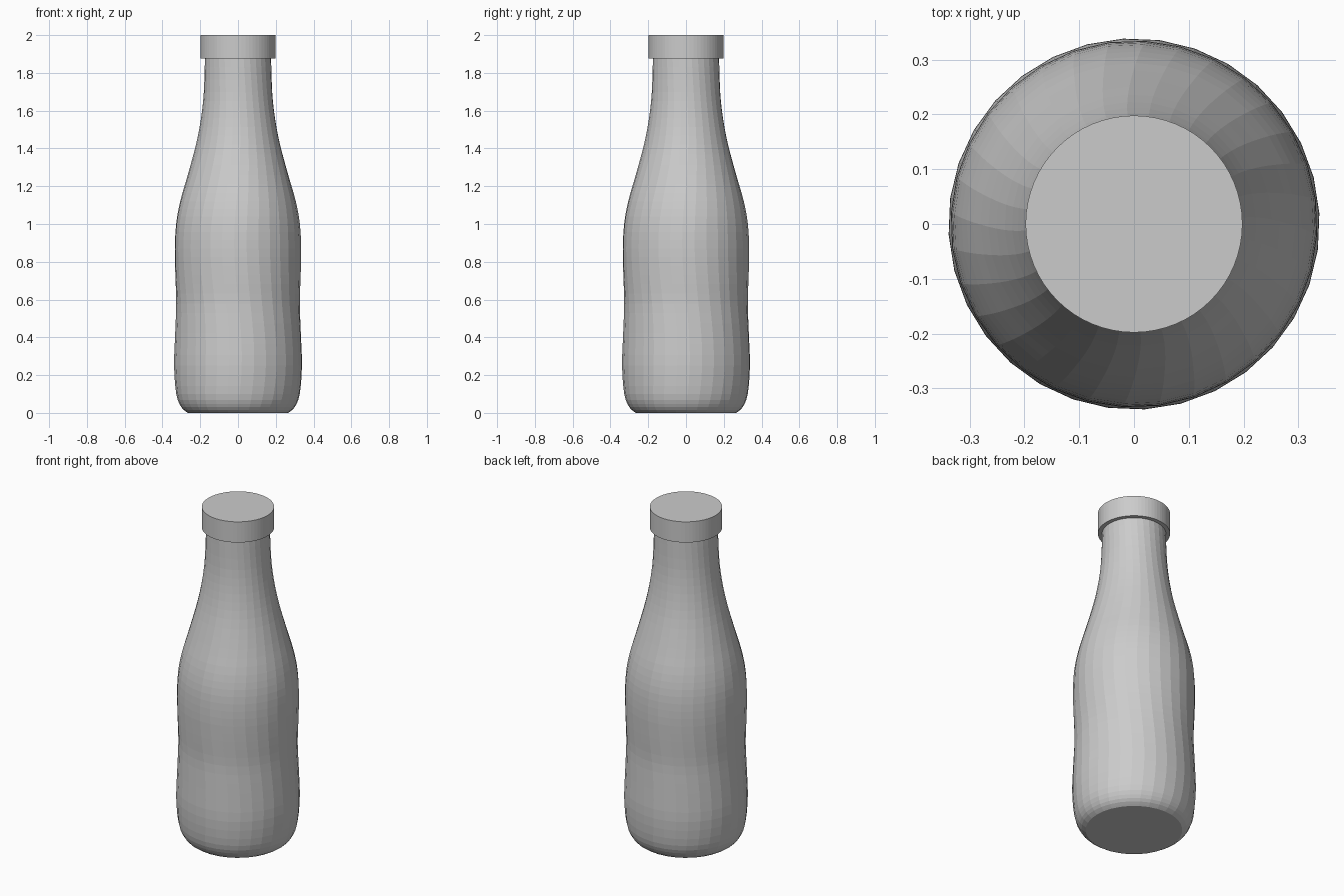
import bpy, bmesh, math

cube = bpy.data.objects.get("Cube")
if cube:
    bpy.data.objects.remove(cube, do_unlink=True)

grey = bpy.data.materials.new("plain_grey")
grey.use_nodes = True
colour = (0.6, 0.6, 0.6, 1)
grey.diffuse_color = colour
grey.node_tree.nodes["Principled BSDF"].inputs["Base Color"].default_value = colour


def lathe(name, profile, sides, twist=lambda z: 0.0):
    """Revolve (radius, height) points around z and close both ends."""
    bm = bmesh.new()
    rings = []
    for r, z in profile:
        angles = [math.tau * i / sides + twist(z) for i in range(sides)]
        rings.append([bm.verts.new((r * math.cos(a), r * math.sin(a), z)) for a in angles])
    for low, high in zip(rings, rings[1:]):
        for i in range(sides):
            j = (i + 1) % sides
            bm.faces.new((low[i], low[j], high[j], high[i]))
    bm.faces.new(rings[0][::-1])
    bm.faces.new(rings[-1])
    mesh = bpy.data.meshes.new(name)
    bm.to_mesh(mesh)
    bm.free()
    mesh.materials.append(grey)
    obj = bpy.data.objects.new(name, mesh)
    bpy.context.collection.objects.link(obj)
    return obj


def smooth_profile(points, steps):
    """Catmull-Rom curve through the points."""
    pts = [points[0]] + points + [points[-1]]
    out = []
    for a, b, c, d in zip(pts, pts[1:], pts[2:], pts[3:]):
        for s in range(steps):
            t = s / steps
            out.append(tuple(
                0.5 * (2 * q + (r - p) * t + (2 * p - 5 * q + 4 * r - w) * t * t
                       + (3 * q - p - 3 * r + w) * t ** 3)
                for p, q, r, w in zip(a, b, c, d)))
    return out + [points[-1]]


# Bottle body: rounded base, slight waist, shoulder and neck
outline = [(0.265, 0), (0.3, 0.03), (0.327, 0.1), (0.339, 0.25), (0.333, 0.42),
           (0.327, 0.58), (0.332, 0.73), (0.335, 0.87), (0.328, 1.0), (0.306, 1.12),
           (0.266, 1.26), (0.223, 1.42), (0.196, 1.56), (0.181, 1.7), (0.175, 1.88)]
lathe("bottle_body", smooth_profile(outline, 3), 32,
      lambda z: 0.06 * math.sin(math.tau * z / 1.2))

# Flat cap
lathe("bottle_cap", [(0.198, 1.875), (0.198, 2)], 64)
